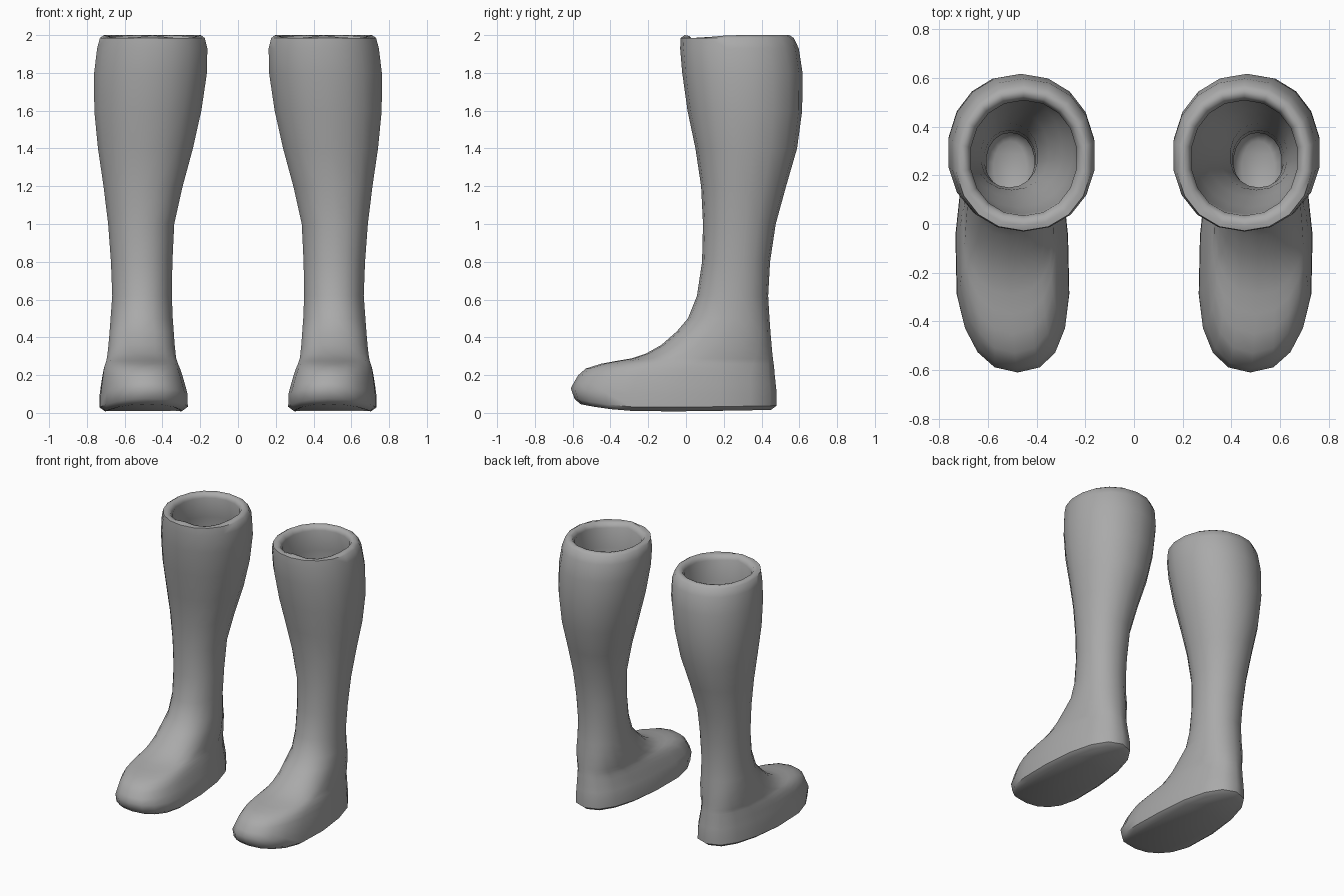
import bpy, bmesh, math

SIDES = 18

# Outer skin slices: height, front y, back y, y of widest point, inner x, outer x
SLICES = [
    (.03, -.59, .48, -.2, .268, .737),
    (.1, -.61, .48, -.2, .27, .735),
    (.15, -.592, .475, -.18, .282, .728),
    (.2, -.57, .47, -.16, .295, .72),
    (.235, -.53, .467, -.12, .305, .713),
    (.26, -.45, .464, -.08, .315, .705),
    (.275, -.37, .462, -.04, .32, .7),
    (.288, -.29, .46, 0, .325, .697),
    (.315, -.21, .457, .06, .328, .693),
    (.36, -.13, .453, .12, .333, .688),
    (.43, -.05, .447, .18, .338, .682),
    (.5, .01, .442, .23, .343, .677),
    (.62, .058, .435, .25, .348, .668),
    (.8, .085, .445, .27, .345, .675),
    (1, .09, .475, .28, .335, .69),
    (1.2, .08, .53, .29, .29, .715),
    (1.4, .05, .588, .3, .235, .745),
    (1.6, .008, .615, .3, .19, .765),
    (1.8, -.02, .617, .29, .16, .766),
    (1.93, -.031, .597, .28, .158, .75),
    (1.985, -.028, .57, .27, .172, .735),
]


def leather_material():
    mat = bpy.data.materials.new("grey leather")
    colour = (.4, .4, .4, 1)
    mat.diffuse_color = colour
    mat.use_nodes = True
    shader = mat.node_tree.nodes["Principled BSDF"]
    shader.inputs["Base Color"].default_value = colour
    shader.inputs["Roughness"].default_value = .7
    return mat


def power(value, exponent):
    return math.copysign(abs(value) ** exponent, value)


def slice_points(row, inset=0):
    """Egg-shaped outline; toe and heel halves have their own length."""
    z, front, back, wide, x_in, x_out = row
    centre, half = (x_in + x_out) / 2, (x_out - x_in) / 2 - inset
    points = []
    for i in range(SIDES):
        angle = math.tau * i / SIDES
        along, across = math.cos(angle), math.sin(angle)
        reach = back - wide if along > 0 else wide - front
        bulge = .85 if z < .5 else .95
        y = wide + (reach - inset) * power(along, bulge)
        x = centre + half * power(across, bulge)
        # toe leans inward and its sole curls up
        toe = max(0, -.2 - y)
        x -= .06 * toe
        fade = max(0, 1 - z / .2)
        lift = fade * (.35 * toe ** 2 + .02 * max(0, y))
        points.append((x, y, z + lift))
    return points


def rim_points(row, z, inset):
    """Top edge ring, dipping slightly on both sides of the shin."""
    points = []
    for i, (x, y, _) in enumerate(slice_points(row, inset)):
        angle = math.tau * i / SIDES
        dip = .022 * max(0, math.cos(angle - math.pi)) * abs(math.sin(2 * angle))
        points.append((x, y, z - dip))
    return points


def build_boot(name, side, mat):
    rings = []
    # sole edge, then the outer skin
    sole = slice_points(SLICES[0], .03)
    rings.append([(x, y, z - .022) for x, y, z in sole])
    rings += [slice_points(row) for row in SLICES]
    # rolled rim
    top = SLICES[-1]
    rings.append(rim_points(top, 2, .022))
    rings.append(rim_points(top, 1.995, .045))
    rings.append(rim_points(top, 1.965, .062))
    # lining follows the shaft down to the ankle
    for row in reversed(SLICES[11:-2]):
        rings.append(slice_points(row, .06))
    rings.append([(x, y, z - .04) for x, y, z in slice_points(SLICES[11], .1)])

    bm = bmesh.new()
    loops = [[bm.verts.new((side * x, y, z)) for x, y, z in ring] for ring in rings]
    for low, high in zip(loops, loops[1:]):
        for i in range(SIDES):
            j = (i + 1) % SIDES
            bm.faces.new((low[i], low[j], high[j], high[i]))
    bm.faces.new(loops[0])
    bm.faces.new(loops[-1])
    bmesh.ops.recalc_face_normals(bm, faces=bm.faces)

    mesh = bpy.data.meshes.new(name)
    bm.to_mesh(mesh)
    bm.free()
    mesh.materials.append(mat)
    boot = bpy.data.objects.new(name, mesh)
    bpy.context.collection.objects.link(boot)
    bpy.ops.object.select_all(action="DESELECT")
    boot.select_set(True)
    bpy.context.view_layer.objects.active = boot
    bpy.ops.object.shade_smooth_by_angle(angle=math.radians(50))


default_cube = bpy.data.objects.get("Cube")
if default_cube:
    bpy.data.objects.remove(default_cube, do_unlink=True)

leather = leather_material()
build_boot("left_boot", 1, leather)
build_boot("right_boot", -1, leather)
